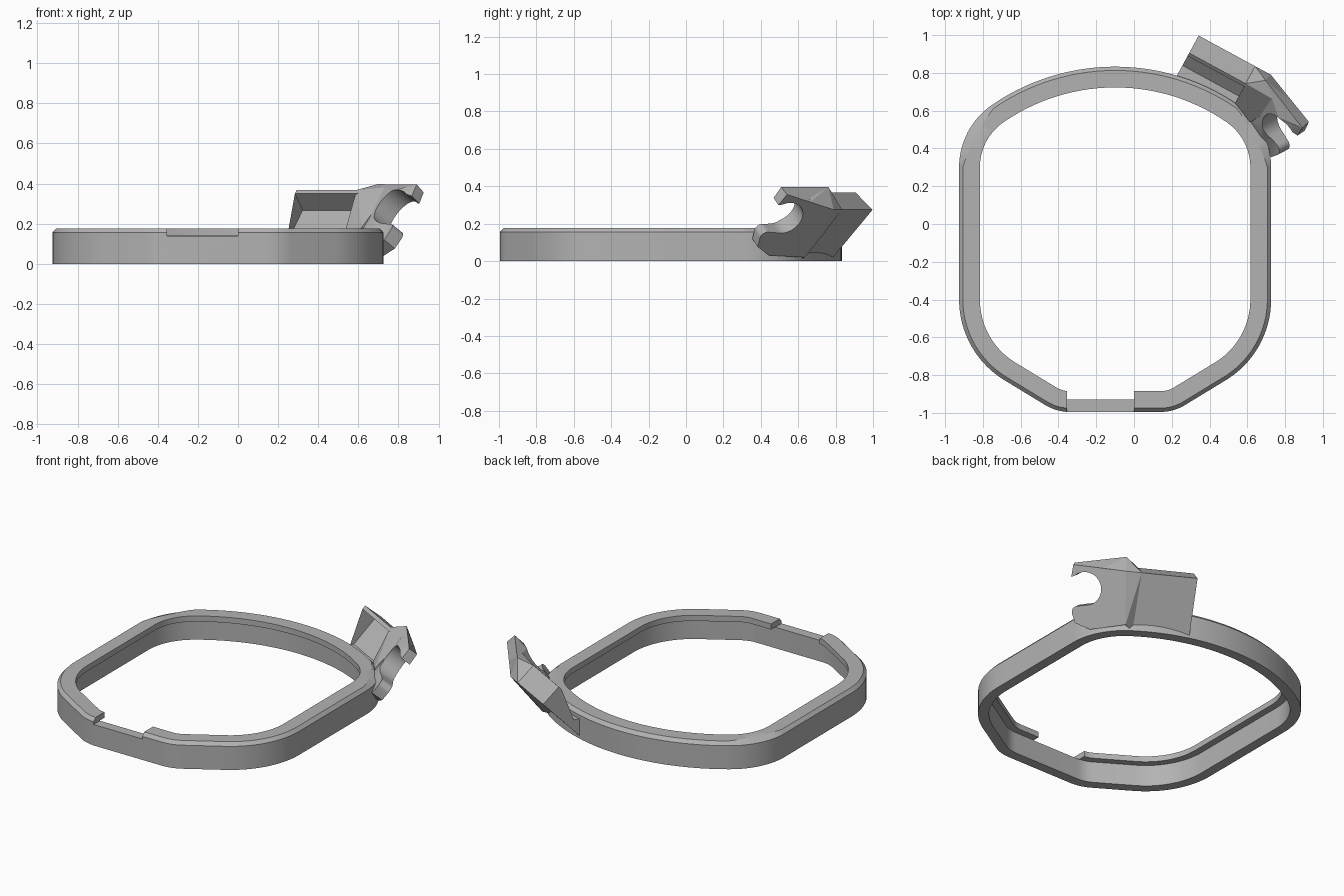
import bpy, bmesh, math
from mathutils import Vector

cube = bpy.data.objects.get("Cube")
if cube:
    bpy.data.objects.remove(cube)

grey = bpy.data.materials.new("light_grey")
grey.use_nodes = True
grey.diffuse_color = (0.45, 0.45, 0.45, 1)
grey.node_tree.nodes["Principled BSDF"].inputs["Base Color"].default_value = grey.diffuse_color


def finish(name, bm, smooth=None):
    bmesh.ops.recalc_face_normals(bm, faces=bm.faces)
    mesh = bpy.data.meshes.new(name)
    bm.to_mesh(mesh)
    bm.free()
    mesh.materials.append(grey)
    ob = bpy.data.objects.new(name, mesh)
    bpy.context.collection.objects.link(ob)
    if smooth:
        bpy.ops.object.select_all(action='DESELECT')
        ob.select_set(True)
        bpy.context.view_layer.objects.active = ob
        bpy.ops.object.shade_smooth_by_angle(angle=math.radians(smooth))
    return ob


def arc(cx, cy, r, a0, a1, n):
    """Points on an arc, each with its outward direction and progress."""
    out = []
    for i in range(n + 1):
        a = math.radians(a0 + (a1 - a0) * i / n)
        d = Vector((math.cos(a), math.sin(a)))
        out.append((Vector((cx, cy)) + r * d, d, i / n))
    return out


def loft(rings, closed):
    """Join equal rings of points; cap both ends unless closed."""
    bm = bmesh.new()
    vs = [[bm.verts.new(p) for p in ring] for ring in rings]
    count, m = len(vs), len(vs[0])
    for i in range(count if closed else count - 1):
        a, b = vs[i], vs[(i + 1) % count]
        for j in range(m):
            k = (j + 1) % m
            bm.faces.new((a[j], a[k], b[k], b[j]))
    if not closed:
        caps = [bm.faces.new(vs[0]), bm.faces.new(vs[-1])]
        bmesh.ops.triangulate(bm, faces=caps)
    return bm


# Ring outline: right half (from back centre to front), mirrored to the left
MID = -0.1
half = []
for k, part in enumerate((arc(0, -0.317, 1.15, 90, 55.4, 14), arc(0.426, 0.30, 0.40, 55.4, 0, 14),
                          arc(0.326, -0.4, 0.50, 0, -60, 16), arc(0.24, -0.745, 0.25, -60, -90, 6))):
    for p, d, t in part:
        # Chamfer widens around the back corners
        wide = 0.02 + (0.03 * math.sin(math.pi * t) if k == 1 else 0)
        if not half or (half[-1][0] - p).length > 0.004:
            half.append((p, d, wide))
flip = lambda v: Vector((-v.x, v.y))
path = half + [(flip(p), flip(d), w) for p, d, w in reversed(half[1:])]

# Ring wall with an inward lip along the top
sections = []
for p, d, w in path:
    prof = [(0, 0), (0, 0.155), (w, 0.177), (0.11, 0.177), (0.11, 0.14), (0.065, 0.14), (0.065, 0)]
    sections.append([(MID + p.x - d.x * o, p.y - d.y * o, z) for o, z in prof])
ring = finish("ring_frame", loft(sections, True))

# Gap in the front lip
bm = bmesh.new()
bmesh.ops.create_cube(bm, size=1)
for v in bm.verts:
    v.co = Vector((-0.1775 + v.co.x * 0.355, -0.95 + v.co.y * 0.3, 0.238 + v.co.z * 0.2))
cutter = finish("lip_gap_cutter", bm)
cutter.hide_render = True
cutter.hide_viewport = True
cut = ring.modifiers.new("lip_gap", 'BOOLEAN')
cut.operation = 'DIFFERENCE'
cut.solver = 'EXACT'
cut.object = cutter
bpy.context.view_layer.objects.active = ring
ring.select_set(True)
bpy.ops.object.modifier_apply(modifier="lip_gap")
bpy.data.objects.remove(cutter)
bpy.ops.object.shade_smooth_by_angle(angle=math.radians(25))

# Clip channel: folded plate running along the back corner
OUT, ALONG = Vector((0.477, 0.879, 0)), Vector((0.879, -0.477, 0))


def channel(n, d, z):
    return OUT * n + ALONG * d + Vector((0, 0, z))


fold = [(0.775, 0.005), (0.79, 0.01), (1.04, 0.275), (0.935, 0.368), (0.917, 0.35),
        (0.998, 0.267), (0.86, 0.13), (0.775, 0.13)]
finish("clip_channel", loft([[channel(n, d, z) for n, z in fold] for d in (-0.175, 0.18)], False))

# Hook: tilted plate with a round open mouth
CORNER = Vector((0.725, 0.79, 0.275))
FACE = Vector((0.715, 0.385, -0.583)).normalized()
SIDE = Vector((0.474, -0.88, 0)).normalized()
UP = SIDE.cross(FACE)
if UP.z < 0:
    UP = -UP


def hook(p, q, w):
    return CORNER + SIDE * p + UP * q + FACE * w


mouth = [tuple(p) for p, d, t in arc(0.275, -0.055, 0.10, 62, 285, 26)]
finger = [tuple(p) for p, d, t in arc(0.352, -0.185, 0.038, 110, 0, 8)]
base = [(0.385, -0.245), (0.30, -0.30), (0.076, -0.314)]
rest = mouth + finger + base
outer = [hook(0, 0, 0), hook(0.315, 0.10, 0), hook(0.345, 0.03, 0)] + [hook(p, q, 0) for p, q in rest]
inner = [hook(0.012, 0.076, -0.103), hook(0.326, 0.106, -0.06), hook(0.35, 0.035, -0.06)]
inner += [hook(p, q, -0.075 - 0.035 * min(1, max(0, (0.33 - p) / 0.1))) for p, q in rest]
finish("clip_hook", loft([outer, inner], False), 25)

# Solid web joining the channel to the hook
bm = bmesh.new()
for n, z in ((0.785, 0.01), (1.04, 0.275), (0.935, 0.368), (0.82, 0.17)):
    bm.verts.new(channel(n, 0.165, z))
for pqw in ((0, 0, 0), (0.012, 0.076, -0.103), (0.15, 0.045, -0.01), (0.15, 0.07, -0.09),
            (0.076, -0.314, 0), (0.17, -0.2, -0.01), (0.17, -0.2, -0.12)):
    bm.verts.new(hook(*pqw))
hull = bmesh.ops.convex_hull(bm, input=bm.verts)
bmesh.ops.delete(bm, geom=list({g for g in hull["geom_interior"] if isinstance(g, bmesh.types.BMVert)}),
                 context='VERTS')
finish("clip_web", bm)
